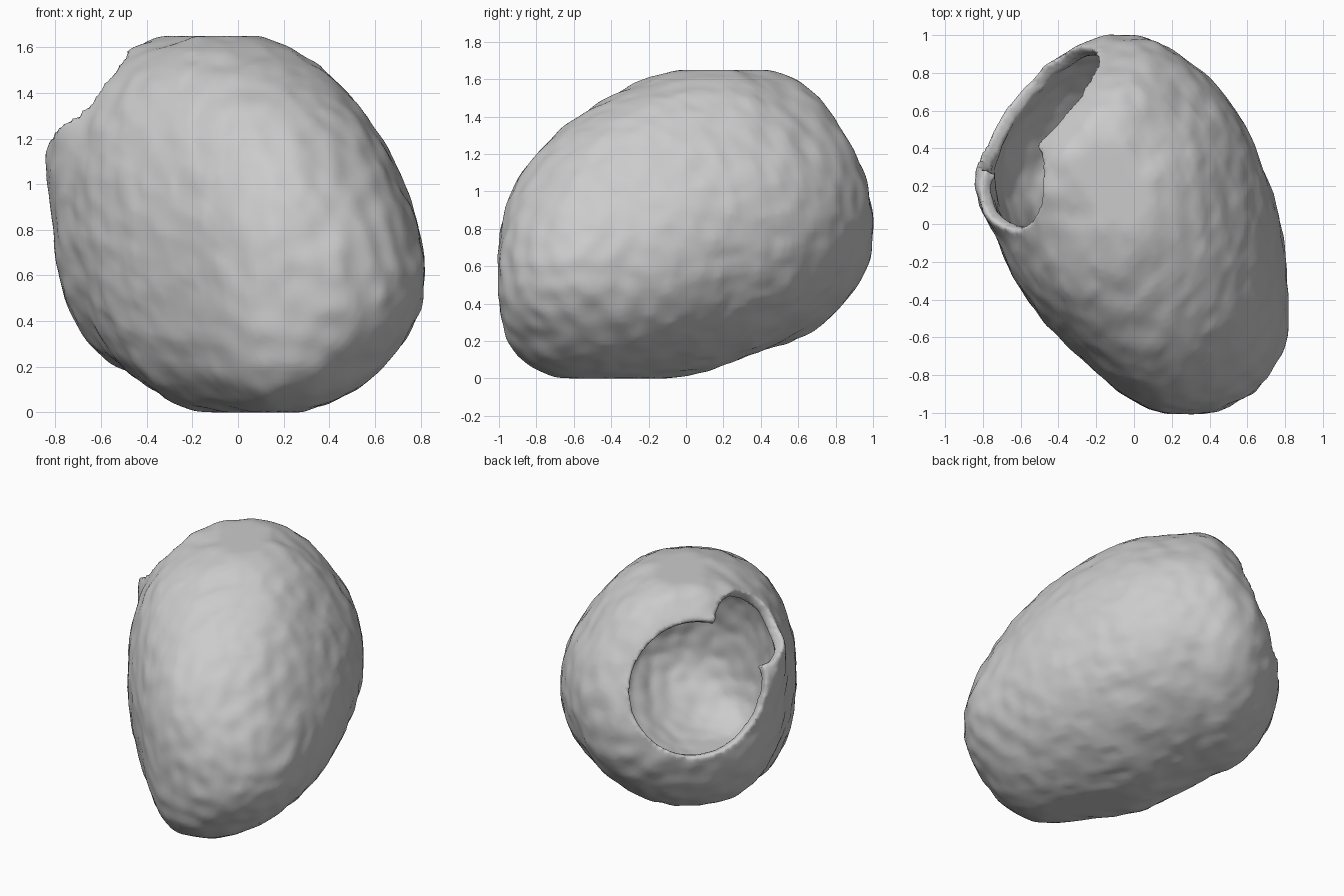
import bpy, bmesh, math
from mathutils import Vector, noise

cube = bpy.data.objects.get("Cube")
if cube:
    bpy.data.objects.remove(cube, do_unlink=True)

stone = bpy.data.materials.new("pale_grey")
stone.use_nodes = True
stone.diffuse_color = (0.6, 0.6, 0.6, 1)
stone.node_tree.nodes["Principled BSDF"].inputs["Base Color"].default_value = (0.6, 0.6, 0.6, 1)

# Sections along the diagonal axis: distance, side centre, half width,
# height centre, half height, sideways lean of the lower half
SECTIONS = [
    (-1.08, 0.13, 0.06, 0.56, 0.06, 0.02),
    (-1.03, 0.13, 0.22, 0.57, 0.22, 0.05),
    (-0.95, 0.13, 0.34, 0.59, 0.37, 0.10),
    (-0.80, 0.13, 0.48, 0.63, 0.56, 0.16),
    (-0.60, 0.08, 0.60, 0.69, 0.69, 0.2),
    (-0.31, 0.01, 0.69, 0.77, 0.78, 0.2),
    (0.00, -0.05, 0.75, 0.83, 0.83, 0.2),
    (0.26, -0.09, 0.74, 0.87, 0.79, 0.16),
    (0.48, -0.12, 0.68, 0.90, 0.75, 0.12),
    (0.62, -0.13, 0.63, 0.87, 0.68, 0.09),
    (0.78, -0.14, 0.50, 0.81, 0.49, 0.06),
    (0.88, -0.15, 0.31, 0.77, 0.28, 0.04),
    (0.93, -0.15, 0.07, 0.75, 0.06, 0.02),
]
SIDES, STEPS, TOP = 96, 6, 1.65


def place(side, along, z):
    """Turn axis coordinates into model coordinates."""
    return Vector(((-side - along) / math.sqrt(2), (along - side) / math.sqrt(2), z))


def blend(p0, p1, p2, p3, t):
    """Smooth curve through neighbouring sections."""
    return [0.5 * (2 * b + (c - a) * t + (2 * a - 5 * b + 4 * c - d) * t * t
                   + (3 * b - a - 3 * c + d) * t ** 3)
            for a, b, c, d in zip(p0, p1, p2, p3)]


def bump(angle, centre, spread):
    return math.exp(-((angle - centre) / spread) ** 2)


def section_ring(bm, section):
    along, side, width, mid, height, lean = section
    ring = []
    for i in range(SIDES):
        a = math.tau * i / SIDES
        c, s = math.cos(a), math.sin(a)
        # ridge and lip on one flank, flatter shoulder on the other
        swell = (1 + 0.02 * bump(a, 0.8, 0.35) - 0.06 * bump(a, 2.4, 0.45)
                 + 0.55 * max(0, along - 0.4) * bump(a, 0.5, 0.3))
        u = width * math.copysign(abs(c) ** 0.95, c) * swell + lean * min(s, 0) ** 2
        z = mid + height * math.copysign(abs(s) ** 0.95, s) * swell
        p = place(side + u, along, z)
        p += (p - Vector((0, 0, 0.8))).normalized() * 0.014 * noise.noise(p * 10)
        p.z = min(max(p.z, 0), TOP)
        ring.append(bm.verts.new(p))
    return ring


# Hollow egg-shaped shell
bm = bmesh.new()
rings = []
last = len(SECTIONS) - 1
for k in range(last):
    near = [SECTIONS[min(max(k + j, 0), last)] for j in (-1, 0, 1, 2)]
    for n in range(STEPS):
        rings.append(section_ring(bm, blend(*near, n / STEPS)))
rings.append(section_ring(bm, SECTIONS[-1]))
for lower, upper in zip(rings, rings[1:]):
    for i in range(SIDES):
        j = (i + 1) % SIDES
        bm.faces.new((lower[i], lower[j], upper[j], upper[i]))
bm.faces.new(rings[0])
bm.faces.new(rings[-1])
bmesh.ops.recalc_face_normals(bm, faces=bm.faces)
mesh = bpy.data.meshes.new("shell")
bm.to_mesh(mesh)
bm.free()
mesh.materials.append(stone)
shell = bpy.data.objects.new("shell", mesh)
bpy.context.collection.objects.link(shell)

wall = shell.modifiers.new("wall", 'SOLIDIFY')
wall.thickness = 0.07
wall.offset = -1


def cut(cutter, name):
    """Hide a cutter and subtract it from the shell."""
    cutter.name = name
    cutter.hide_render = True
    cutter.hide_set(True)
    mod = shell.modifiers.new(name, 'BOOLEAN')
    mod.operation = 'DIFFERENCE'
    mod.solver = 'EXACT'
    mod.use_self = True
    mod.object = cutter


# Round mouth at the back
axis = place(0.2, 0.88, 0.4).normalized()
bpy.ops.mesh.primitive_cone_add(vertices=64, radius1=0.36, radius2=0.48, depth=0.9,
                                location=place(-0.09, 0.74, 1.05) + axis * 0.05,
                                rotation=axis.to_track_quat('Z', 'Y').to_euler())
cut(bpy.context.object, "mouth_cutter")

# Notch where the mouth runs up behind the lip
bpy.ops.mesh.primitive_uv_sphere_add(segments=32, ring_count=16, radius=0.25,
                                     location=place(0.31, 0.62, 1.40))
cut(bpy.context.object, "notch_cutter")

# Even, slightly lumpy skin
skin = shell.modifiers.new("skin", 'REMESH')
skin.mode = 'VOXEL'
skin.voxel_size = 0.02
skin.use_smooth_shade = True
